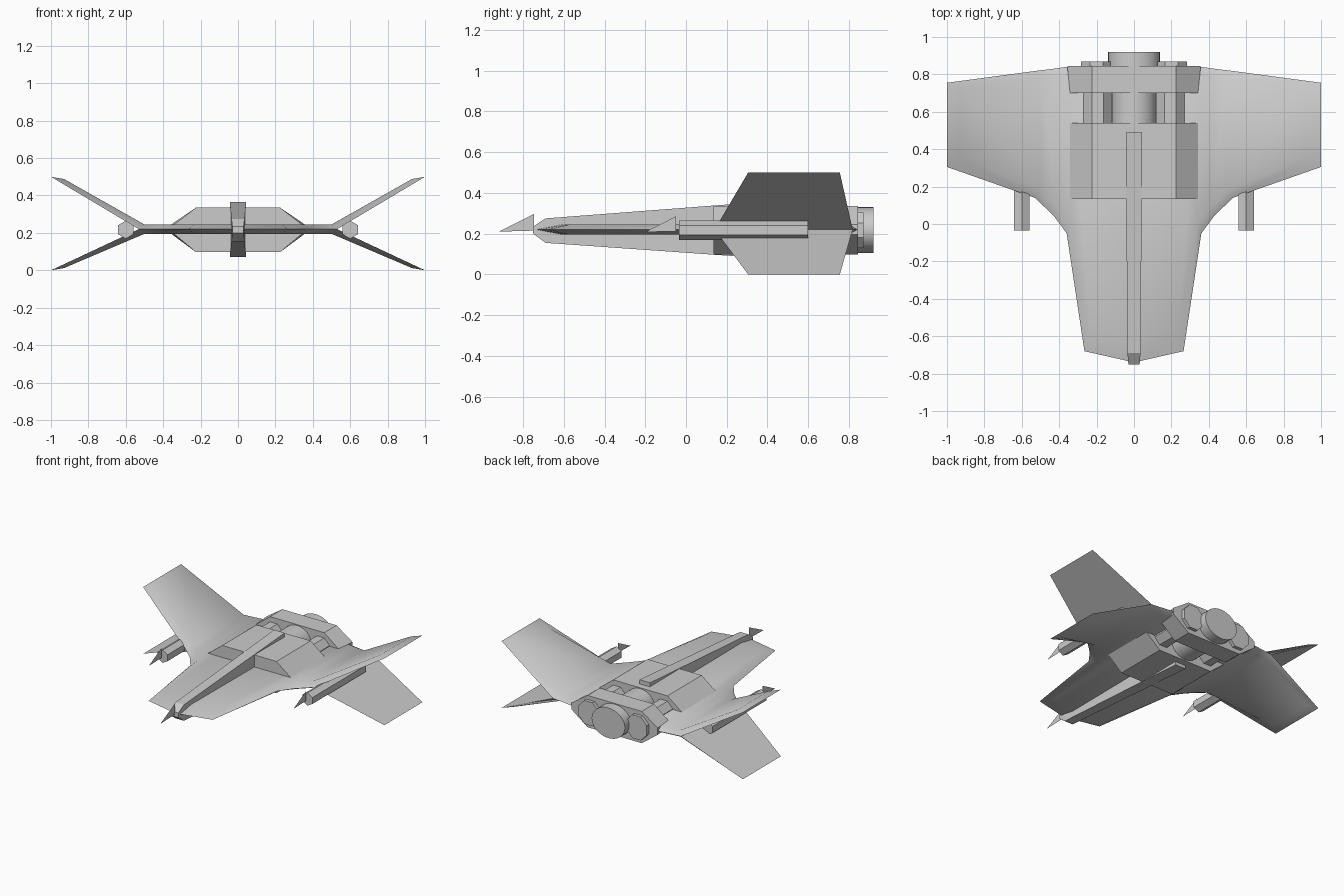
import bpy, bmesh, math

if "Cube" in bpy.data.objects:
    bpy.data.objects.remove(bpy.data.objects["Cube"])

ZM = 0.22  # height of the hull's mid plane


def make(name, verts, faces, mirror=False, smooth=None):
    me = bpy.data.meshes.new(name)
    me.from_pydata(verts, [], faces)
    bm = bmesh.new()
    bm.from_mesh(me)
    bmesh.ops.remove_doubles(bm, verts=bm.verts, dist=1e-5)
    bmesh.ops.recalc_face_normals(bm, faces=bm.faces)
    bm.to_mesh(me)
    bm.free()
    ob = bpy.data.objects.new(name, me)
    bpy.context.collection.objects.link(ob)
    bpy.ops.object.select_all(action='DESELECT')
    ob.select_set(True)
    bpy.context.view_layer.objects.active = ob
    if smooth:
        bpy.ops.object.shade_smooth_by_angle(angle=math.radians(smooth))
    if mirror:
        m = ob.modifiers.new("Mirror", 'MIRROR')
        m.use_clip = True
    return ob


def loft(name, rings, **kw):
    """Skin a list of equal-length (x, y, z) rings and cap both ends."""
    n = len(rings[0])
    verts = [v for r in rings for v in r]
    faces = [(k * n + i, k * n + (i + 1) % n, (k + 1) * n + (i + 1) % n, (k + 1) * n + i)
             for k in range(len(rings) - 1) for i in range(n)]
    faces += [tuple(range(n)), tuple(range((len(rings) - 1) * n, len(rings) * n))]
    return make(name, verts, faces, **kw)


def tube(name, cx, y0, y1, rx, rz, n, turn=0.0, **kw):
    def ring(y):
        return [(cx + rx * math.cos(turn + 2 * math.pi * i / n), y,
                 ZM - 0.003 + rz * math.sin(turn + 2 * math.pi * i / n)) for i in range(n)]
    return loft(name, [ring(y0), ring(y1)], **kw)


# Winged hull: spanwise stations (x, leading y, trailing y), rim and raised skin
rim = [(0, -.74, .84), (.265, -.68, .84), (.36, -.05, .84), (.43, .045, .83),
       (.53, .14, .818), (1, .305, .755)]
skin = [(0, -.61, .80), (.235, -.57, .80), (.335, .0, .80), (.41, .09, .79),
        (.50, .18, .78), (.93, .355, .72)]
verts, faces = [], []
for s, tip, skin_tip in ((1, .5, .488), (-1, 0, .012)):
    b = len(verts)
    for i in range(len(rim)):
        last = i == len(rim) - 1
        zr = tip if last else ZM
        zs = skin_tip if last else ZM + s * .025
        (x, l, t), (u, p, q) = rim[i], skin[i]
        verts += [(x, l, zr), (u, p, zs), (u, q, zs), (x, t, zr)]
    for i in range(len(rim) - 1):
        a, c = b + 4 * i, b + 4 * i + 4
        faces += [(a + j, a + j + 1, c + j + 1, c + j) for j in range(3)]
    faces.append((c, c + 1, c + 2, c + 3))       # wing tip bevel
    faces.append((a, a + 3, c + 3, c))           # inward side of the split wing
make("split_wing_hull", verts, faces, mirror=True, smooth=40)

# Tapered spine running from the nose to the engine housing
loft("centre_spine", [[(-w, y, lo), (w, y, lo), (w, y, hi), (-w, y, hi)]
                      for y, w, lo, hi in ((-.75, .03, .20, .235), (-.69, .035, .155, .275),
                                           (.49, .044, .072, .365))])


# Chamfered engine housing and rear collar
def housing(name, y0, y1, w0, w1):
    def ring(y, w):
        return [(-.225, y, .097), (.225, y, .097), (w, y, .195), (w, y, .245),
                (.225, y, .335), (-.225, y, .335), (-w, y, .245), (-w, y, .195)]
    return loft(name, [ring(y0, w0), ring(y1, w1)])


housing("engine_housing", .135, .54, .342, .342)
housing("rear_collar", .70, .845, .342, .357)

# Engines
tube("centre_engine_pipe", 0, .53, .71, .12, .112, 32, smooth=30)
tube("centre_engine_nozzle", 0, .84, .92, .138, .113, 32, smooth=30)
for side, s in (("right", 1), ("left", -1)):
    tube(side + "_engine_pipe", s * .195, .53, .71, .08, .085, 8, math.pi / 8)
    tube(side + "_engine_nozzle", s * .2, .84, .87, .09, .095, 8, math.pi / 8)
    # Hexagonal gun pods between the split wings
    tube(side + "_gun", s * .6, -.035, .60, .048, .048, 6, math.pi / 6)
    # Thin vertical blade ahead of each gun
    make(side + "_gun_blade", [(s * .6, -.2, .208), (s * .6, -.05, .212), (s * .6, -.05, .285)],
         [(0, 1, 2)])

# Nose blade
make("nose_blade", [(0, -.92, .21), (0, -.745, .215), (0, -.745, .297)], [(0, 1, 2)])
